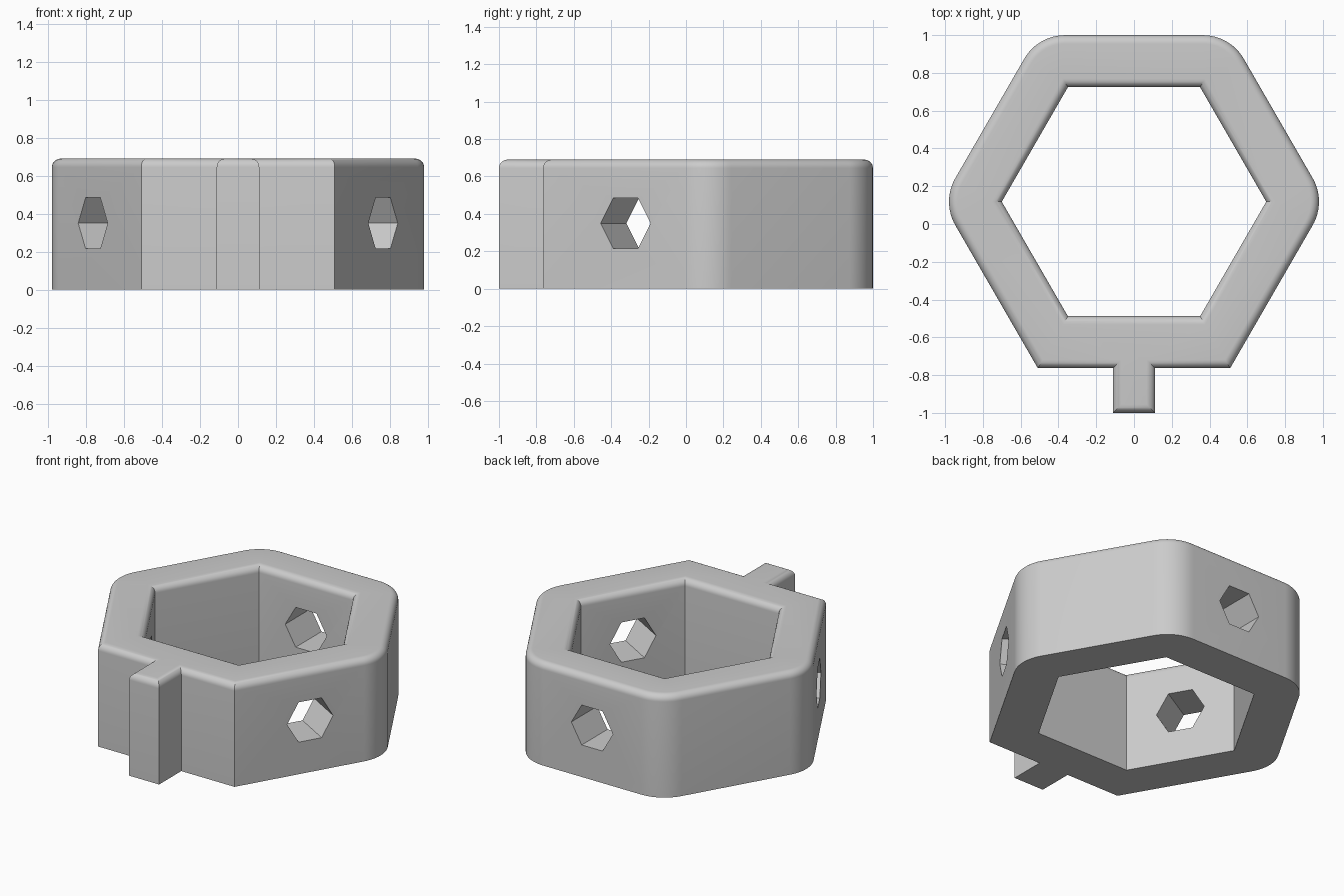
import bpy, bmesh, math
from mathutils import Vector

cube = bpy.data.objects.get("Cube")
if cube:
    bpy.data.objects.remove(cube, do_unlink=True)

CY = 0.118          # hexagon centre in y
R_OUT, R_IN = 1.018, 0.70
H, FILLET = 0.69, 0.045
CORNER = 0.25       # radius of the rounded upright corners

grey = bpy.data.materials.new("plain grey")
grey.use_nodes = True
COLOUR = (0.6, 0.6, 0.6, 1)
grey.diffuse_color = COLOUR
grey.node_tree.nodes["Principled BSDF"].inputs["Base Color"].default_value = COLOUR


def polar(r, deg):
    a = math.radians(deg)
    return Vector((r * math.cos(a), r * math.sin(a)))


centre = Vector((0, CY))

# Outer outline: four rounded corners, two sharp front corners, and the tab
outer = []
for deg in (0, 60, 120, 180):
    pivot = centre + polar(R_OUT - CORNER / math.cos(math.pi / 6), deg)
    outer += [pivot + polar(CORNER, deg - 30 + 60 * i / 12) for i in range(13)]
front = CY - R_OUT * math.cos(math.pi / 6)
outer += [centre + polar(R_OUT, 240),
          Vector((-0.112, front)), Vector((-0.112, -1)),
          Vector((0.112, -1)), Vector((0.112, front)),
          centre + polar(R_OUT, 300)]
# Inner outline, wound the other way so that material is always on its left
inner = [centre + polar(R_IN, -60 * i) for i in range(6)]


def inset(points, d):
    """Mitred offset of a closed outline towards its left side."""
    result = []
    for i, p in enumerate(points):
        a = (p - points[i - 1]).normalized()
        b = (points[(i + 1) % len(points)] - p).normalized()
        na, nb = Vector((-a.y, a.x)), Vector((-b.y, b.x))
        result.append(p + (na + nb) * d / (1 + na.dot(nb)))
    return result


def wall(bm, points):
    """Upright wall with a rounded upper edge; returns bottom and top rims."""
    levels = [(0, 0)]
    for i in range(9):
        t = math.pi / 2 * i / 8
        levels.append((FILLET * (1 - math.cos(t)), H - FILLET * (1 - math.sin(t))))
    rings = [[bm.verts.new((p.x, p.y, z)) for p in inset(points, d)] for d, z in levels]
    n = len(points)
    for low, high in zip(rings, rings[1:]):
        for i in range(n):
            j = (i + 1) % n
            bm.faces.new((low[i], low[j], high[j], high[i]))
    return rings[0], rings[-1]


def rim_edges(bm, ring):
    return [bm.edges.get((v, ring[i - 1])) for i, v in enumerate(ring)]


# Hexagonal ring with its tab
bm = bmesh.new()
rims = [wall(bm, outline) for outline in (outer, inner)]
for k in (0, 1):
    edges = rim_edges(bm, rims[0][k]) + rim_edges(bm, rims[1][k])
    bmesh.ops.triangle_fill(bm, edges=edges, use_beauty=True,
                            normal=(0, 0, 1 if k else -1))
bmesh.ops.recalc_face_normals(bm, faces=bm.faces)
mesh = bpy.data.meshes.new("hexagonal_ring")
bm.to_mesh(mesh)
bm.free()
mesh.materials.append(grey)
ring = bpy.data.objects.new("hexagonal_ring", mesh)
bpy.context.collection.objects.link(ring)

# Hexagonal holes through every second wall
cutters = []
for deg in (90, 210, 330):
    spot = centre + polar(0.75, deg)
    bpy.ops.mesh.primitive_cylinder_add(
        vertices=6, radius=0.155, depth=0.6, location=(spot.x, spot.y, 0.35),
        rotation=(0, math.pi / 2, math.radians(deg)))
    cutter = bpy.context.object
    cutter.name = "hole_cutter"
    cutter.data.materials.append(grey)
    cutter.hide_render = True
    mod = ring.modifiers.new("hole", 'BOOLEAN')
    mod.operation = 'DIFFERENCE'
    mod.solver = 'EXACT'
    mod.object = cutter
    cutters.append(cutter)

# Apply the cuts, then drop the cutters
bpy.ops.object.select_all(action='DESELECT')
bpy.context.view_layer.objects.active = ring
ring.select_set(True)
for mod in list(ring.modifiers):
    bpy.ops.object.modifier_apply(modifier=mod.name)
for cutter in cutters:
    bpy.data.objects.remove(cutter, do_unlink=True)

bpy.ops.object.shade_smooth_by_angle(angle=math.radians(25))
